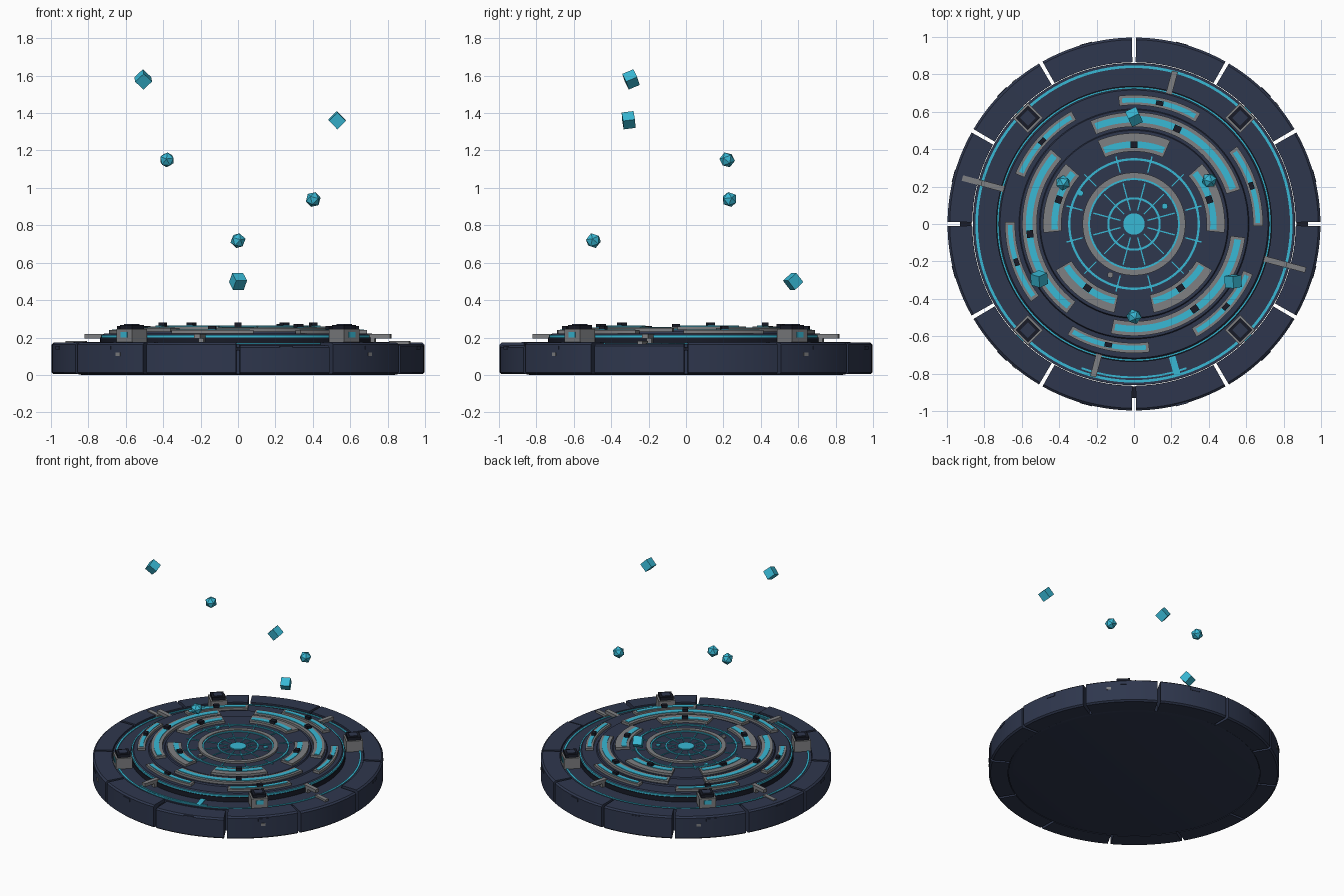
import bpy, bmesh, math
from math import radians, cos, sin
from mathutils import Matrix, Vector

cube = bpy.data.objects.get("Cube")
if cube:
    bpy.data.objects.remove(cube, do_unlink=True)


def material(name, rgb):
    m = bpy.data.materials.new(name)
    m.use_nodes = True
    m.diffuse_color = (*rgb, 1)
    m.node_tree.nodes["Principled BSDF"].inputs["Base Color"].default_value = (*rgb, 1)
    return m


NAVY = material("navy panel", (0.028, 0.038, 0.075))
BLACK = material("dark trim", (0.009, 0.011, 0.02))
GREY = material("grey metal", (0.21, 0.215, 0.225))
CYAN = material("cyan glow", (0.04, 0.48, 0.66))


def finish(name, bm, mat, smooth=True):
    bmesh.ops.remove_doubles(bm, verts=bm.verts, dist=0.0001)
    bmesh.ops.recalc_face_normals(bm, faces=bm.faces)
    mesh = bpy.data.meshes.new(name)
    bm.to_mesh(mesh)
    bm.free()
    mesh.materials.append(mat)
    ob = bpy.data.objects.new(name, mesh)
    bpy.context.collection.objects.link(ob)
    if smooth:
        bpy.ops.object.select_all(action='DESELECT')
        ob.select_set(True)
        bpy.context.view_layer.objects.active = ob
        bpy.ops.object.shade_smooth_by_angle(angle=radians(30))
    return ob


def sweep(bm, profile, a0=0, a1=360):
    """Revolve a closed (radius, height) profile between two angles."""
    full = a1 - a0 >= 360
    n = max(2, round((a1 - a0) / 3))
    rows = []
    for i in range(n if full else n + 1):
        a = radians(a0 + (a1 - a0) * i / n)
        rows.append([bm.verts.new((r * cos(a), r * sin(a), z)) for r, z in profile])
    k = len(profile)
    for i in range(n):
        p, q = rows[i], rows[(i + 1) % len(rows)]
        for j in range(k):
            bm.faces.new((p[j], q[j], q[(j + 1) % k], p[(j + 1) % k]))
    if not full:
        bm.faces.new(rows[0])
        bm.faces.new(rows[-1])


def rect(r0, r1, z0, z1):
    return [(r0, z0), (r1, z0), (r1, z1), (r0, z1)]


def lathe(name, profile, mat, arcs=((0, 360),)):
    bm = bmesh.new()
    for a0, a1 in arcs:
        sweep(bm, profile, a0, a1)
    return finish(name, bm, mat)


def radial_boxes(name, angles, r0, r1, width, z0, z1, mat):
    """Boxes whose length runs outward from the centre."""
    bm = bmesh.new()
    for a in angles:
        m = (Matrix.Rotation(radians(a), 4, 'Z')
             @ Matrix.Translation(((r0 + r1) / 2, 0, (z0 + z1) / 2))
             @ Matrix.Diagonal((r1 - r0, width, z1 - z0, 1)))
        bmesh.ops.create_cube(bm, size=1, matrix=m)
    return finish(name, bm, mat, False)


# Outer rim: twelve separate blocks, two of them set lower
for i in range(12):
    top = {9: 0.16, 11: 0.167}.get(i, 0.175)
    profile = [(0.84, 0.004), (0.985, 0.004), (0.997, 0.014), (0.997, top - 0.012),
               (0.985, top - 0.002), (0.865, top), (0.84, top)]
    profile = [(max(r, 0.865), z) for r, z in profile[1:-1]] + [(0.865, 0.004)]
    lathe("rim_block", profile, NAVY, [(i * 30 + 0.6, i * 30 + 29.4)])
twelve = [15 + 30 * i for i in range(12)]
radial_boxes("rim_latches", twelve, 0.97, 1.0, 0.07, 0.135, 0.155, NAVY)
radial_boxes("rim_vents", (40, 130, 230, 315), 0.97, 1.0, 0.03, 0.1, 0.12, GREY)
radial_boxes("gap_pins", (0, 180, 270), 0.87, 0.93, 0.03, 0.13, 0.15, BLACK)

# Core and stepped platform
lathe("core", [(0, 0), (0.835, 0), (0.862, 0.006), (0.862, 0.165), (0, 0.165)], NAVY)
lathe("deck_glow_ring", rect(0.834, 0.848, 0.16, 0.17), CYAN)
lathe("platform_skirt", rect(0.5, 0.738, 0.16, 0.2), BLACK)
lathe("platform_glow_edge", rect(0.5, 0.733, 0.2, 0.213), CYAN)
lathe("platform", [(0, 0.21), (0.726, 0.21), (0.716, 0.222), (0.615, 0.222),
                   (0.61, 0.232), (0.505, 0.232), (0.5, 0.242), (0, 0.242)], NAVY)

# Concentric arc tracks: count, centre angle, half sweep, radii, glow radii, heights
tracks = (
    ("inner", 5, 18, 23.5, 0.388, 0.486, 0.408, 0.442, 0.24, 0.259),
    ("middle", 3, 65.5, 47.5, 0.52, 0.598, 0.543, 0.578, 0.23, 0.25),
    ("outer", 6, 18, 19, 0.636, 0.69, 0.65, 0.675, 0.22, 0.24),
)
for name, count, mid, half, r0, r1, g0, g1, z0, z1 in tracks:
    centres = [mid + 360 / count * i for i in range(count)]
    lathe(name + "_arc_tracks", rect(r0, r1, z0, z1), GREY,
          [(c - half, c + half) for c in centres])
    lathe(name + "_arc_glow", rect(g0, g1, z1 - 0.002, z1 + 0.004), CYAN,
          [(c - half + 1.5, c + half - 1.5) for c in centres])
    radial_boxes(name + "_arc_studs", centres, g0 - 0.002, g1 - 0.002, 0.04,
                 z1, z1 + 0.022, BLACK)

# Hub dial with rings, spokes and ticks
lathe("hub_ring", rect(0.245, 0.275, 0.24, 0.256), GREY)
for name, r0, r1 in (("hub_disc", 0, 0.057), ("hub_inner_glow", 0.132, 0.143),
                     ("hub_mid_glow", 0.235, 0.246), ("hub_outer_glow", 0.34, 0.352)):
    lathe(name, rect(r0, r1, 0.24, 0.249), CYAN)
radial_boxes("hub_spokes", twelve, 0.075, 0.225, 0.007, 0.24, 0.247, CYAN)
radial_boxes("hub_ticks", twelve, 0.285, 0.375, 0.007, 0.24, 0.247, CYAN)
for name, angle, r, mat in (("glow_dot", 150, 0.33, CYAN), ("glow_dot", 30, 0.19, CYAN),
                            ("glow_dot", 320, 0.4, CYAN), ("metal_dot", 245, 0.3, GREY)):
    bm = bmesh.new()
    place = Matrix.Rotation(radians(angle), 4, 'Z') @ Matrix.Translation((r, 0, 0.246))
    bmesh.ops.create_cone(bm, cap_ends=True, segments=12, radius1=0.016, radius2=0.016,
                          depth=0.012, matrix=place)
    finish(name, bm, mat)

# Diagonal clamps
corners = (45, 135, 225, 315)
radial_boxes("clamp_bodies", corners, 0.745, 0.86, 0.115, 0.16, 0.245, GREY)
radial_boxes("clamp_caps", corners, 0.757, 0.848, 0.091, 0.245, 0.268, BLACK)
radial_boxes("clamp_lids", corners, 0.773, 0.832, 0.06, 0.266, 0.273, NAVY)
radial_boxes("clamp_windows", corners, 0.84, 0.864, 0.05, 0.2, 0.23, CYAN)

# Radial bars bridging the deck
radial_boxes("bridge_bars", (75, 165, 255, 345), 0.72, 0.845, 0.032, 0.195, 0.22, GREY)
radial_boxes("bridge_feet", (75, 165, 255, 345), 0.73, 0.76, 0.028, 0.16, 0.2, GREY)
radial_boxes("bridge_plates", (165, 345), 0.84, 0.95, 0.03, 0.165, 0.181, GREY)
radial_boxes("glow_bridge", (286,), 0.735, 0.84, 0.035, 0.16, 0.172, CYAN)
lathe("deck_glow_arc", rect(0.815, 0.825, 0.16, 0.17), CYAN, [(250, 290)])

# Floating shards above the platform
cubes = (((0, 0.573, 0.5), (40, 0, 25)), ((-0.507, -0.294, 1.58), (30, 40, 25)),
         ((0.53, -0.307, 1.362), (10, 45, 10)))
for place, turn in cubes:
    bm = bmesh.new()
    bmesh.ops.create_cube(bm, size=0.064)
    ob = finish("floating_cube", bm, CYAN, False)
    ob.location = place
    ob.rotation_euler = [radians(t) for t in turn]
for place in ((-0.38, 0.22, 1.15), (0.402, 0.233, 0.938), (0, -0.495, 0.718)):
    bm = bmesh.new()
    bmesh.ops.create_icosphere(bm, subdivisions=1, radius=0.042)
    ob = finish("floating_gem", bm, CYAN, False)
    ob.location = place
    ob.rotation_euler = (0.3, 0.2, place[0])
